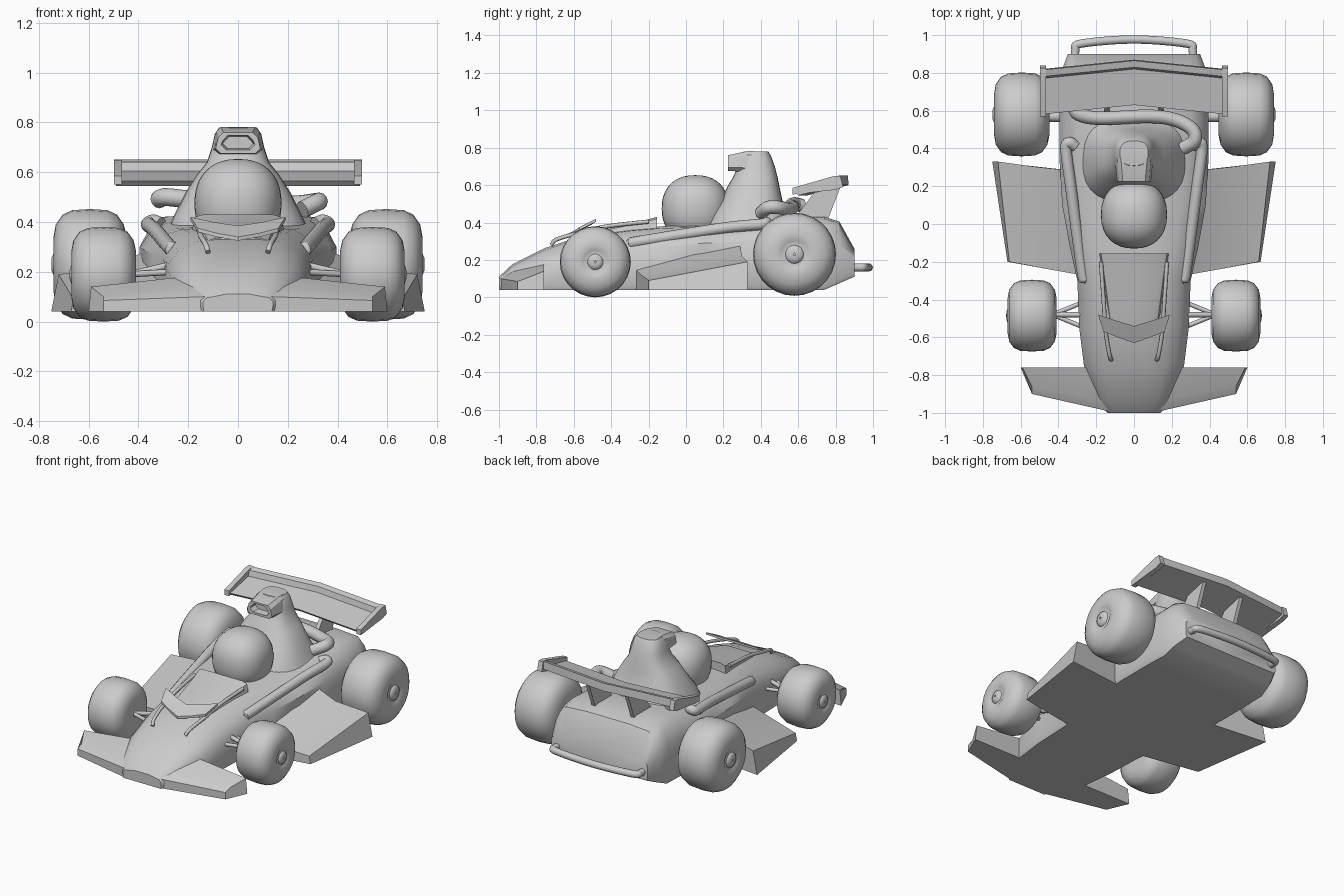
import bpy, bmesh, math
from mathutils import Vector

if "Cube" in bpy.data.objects:
    bpy.data.objects.remove(bpy.data.objects["Cube"])

grey = bpy.data.materials.new("plain grey")
grey.use_nodes = True
grey.diffuse_color = (0.6, 0.6, 0.6, 1)
grey.node_tree.nodes["Principled BSDF"].inputs["Base Color"].default_value = grey.diffuse_color


def finish(name, bm, angle=35):
    bmesh.ops.recalc_face_normals(bm, faces=bm.faces)
    me = bpy.data.meshes.new(name)
    bm.to_mesh(me)
    bm.free()
    ob = bpy.data.objects.new(name, me)
    bpy.context.collection.objects.link(ob)
    me.materials.append(grey)
    bpy.ops.object.select_all(action='DESELECT')
    ob.select_set(True)
    bpy.context.view_layer.objects.active = ob
    bpy.ops.object.shade_smooth_by_angle(angle=math.radians(angle))
    return ob


def loft(name, rings, angle=35, closed=False):
    """Skin closed rings of points and cap both ends."""
    bm = bmesh.new()
    vs = [[bm.verts.new(p) for p in r] for r in rings]
    n = len(vs[0])
    pairs = list(zip(vs, vs[1:])) + ([(vs[-1], vs[0])] if closed else [])
    for a, b in pairs:
        for i in range(n):
            j = (i + 1) % n
            bm.faces.new((a[i], a[j], b[j], b[i]))
    if not closed:
        bm.faces.new(vs[0])
        bm.faces.new(vs[-1])
    return finish(name, bm, angle)


def mirrored(half):
    """Close a half section with its points running from x=0 to x=0."""
    return half + [(-x, y, z) for x, y, z in half[-2:0:-1]]


def smooth_path(pts, steps=6):
    p = [Vector(q) for q in pts]
    p = [2 * p[0] - p[1]] + p + [2 * p[-1] - p[-2]]
    out = []
    for a, b, c, d in zip(p, p[1:], p[2:], p[3:]):
        for s in range(steps):
            t = s / steps
            out.append(0.5 * (2 * b + (c - a) * t + (2 * a - 5 * b + 4 * c - d) * t * t
                              + (3 * b - a - 3 * c + d) * t ** 3))
    return out + [p[-2]]


def tube(name, pts, r, curved=True, sides=12):
    path = smooth_path(pts) if curved else [Vector(q) for q in pts]
    rings = []
    for i, p in enumerate(path):
        d = (path[min(i + 1, len(path) - 1)] - path[max(i - 1, 0)]).normalized()
        u = d.cross(Vector((0, 0, 1))).normalized()
        v = u.cross(d)
        rings.append([p + r * (u * math.cos(a) + v * math.sin(a))
                      for a in (math.tau * k / sides for k in range(sides))])
    return loft(name, rings, 50)


def flip(pts, s):
    return [(s * x, y, z) for x, y, z in pts]


# Main body: rounded wedge. Each station: y, half width, shoulder z, top half width, top z, bottom z
stations = [
    (-1.0, .14, .08, .10, .11, .04), (-.93, .2, .11, .13, .175, .04),
    (-.75, .265, .17, .16, .265, .04), (-.55, .29, .22, .17, .33, .04),
    (-.3, .3, .25, .19, .365, .04), (-.12, .34, .27, .22, .38, .04),
    (.1, .38, .29, .25, .385, .04), (.35, .395, .3, .28, .41, .04),
    (.6, .395, .3, .3, .43, .04), (.74, .39, .3, .31, .43, .04),
    (.82, .38, .28, .3, .405, .075), (.9, .35, .21, .28, .26, .11)]
rings = []
for y, w, zs, wt, zt, zb in stations:
    half = [(0, y, zb), (w * .97, y, zb), (w, y, zb + .02), (w, y, zs),
            (w * .6 + wt * .4, y, zs * .45 + zt * .55), (wt, y, zt - .01),
            (wt * .5, y, zt), (0, y, zt)]
    rings.append(mirrored(half))
loft("body", rings, 40)

# Front wing: low swept slab through the nose
for s, side in ((1, "left"), (-1, "right")):
    root = [(0, -1, .04), (0, -.76, .04), (0, -.76, .2), (0, -.95, .14), (0, -1, .11)]
    mid = [(.14, -.99, .04), (.14, -.76, .04), (.22, -.76, .18), (.16, -.93, .14), (.14, -.99, .1)]
    tip = [(.54, -.9, .04), (.6, -.76, .04), (.59, -.76, .14), (.54, -.86, .1), (.54, -.9, .085)]
    loft(side + "_front_wing", [flip(r, s) for r in (root, mid, tip)], 25)

    # Side pod: wedge rising towards the body and the rear
    front = [(.28, -.27, .04), (.67, -.2, .04), (.66, -.2, .09), (.45, -.24, .12), (.28, -.27, .15)]
    rear = [(.3, .28, .04), (.75, .33, .04), (.72, .33, .19), (.5, .3, .22), (.3, .28, .32)]
    loft(side + "_side_pod", [flip(r, s) for r in (front, rear)], 25)

    # Long pipe along the body side
    tube(side + "_side_pipe", flip([(.31, .41, .39), (.34, .43, .4), (.36, .4, .39), (.335, .2, .37),
         (.275, -.24, .3), (.26, -.29, .29), (.23, -.28, .28)], s), .03)

    # Thin rods beside the screen
    tube(side + "_screen_rod", flip([(.12, -.72, .28), (.13, -.69, .31), (.15, -.57, .345),
         (.16, -.42, .38), (.175, -.2, .405)], s), .011, sides=8)

    # Front suspension arms and rear axle
    for y in (-.41, -.55):
        tube(side + "_suspension_arm", flip([(.43, -.48, .19), (.26, y, .2)], s), .012, False, 8)
    tube(side + "_suspension_link", flip([(.43, -.48, .19), (.26, -.48, .23)], s), .014, False, 8)
    tube(side + "_rear_axle", flip([(.5, .57, .23), (.3, .57, .23)], s), .03, False)


# Wheels: lathed tyres with a dished face and domed hub
def wheel(name, x, y, z, half, r, s):
    prof = [(-1, .1), (-1, .5), (-.93, .72), (-.74, .9), (-.48, .98), (0, 1), (.48, .98),
            (.74, .9), (.93, .72), (.99, .5), (.97, .34), (.93, .3), (.94, .22),
            (.99, .2), (1.04, .12), (1.05, .03)]
    n = 28
    rings = []
    for k in range(n):
        a = math.tau * k / n
        rings.append([(s * (x + half * px), y + r * pr * math.cos(a), z + r * pr * math.sin(a))
                      for px, pr in prof])
    loft(name, rings, 40, closed=True)


for s, side in ((1, "left"), (-1, "right")):
    wheel(side + "_front_wheel", .54, -.485, .19, .13, .19, s)
    wheel(side + "_rear_wheel", .595, .58, .23, .147, .222, s)


# Engine cover: flared pyramid; levels are z, half width, front y, rear y
def oval(z, w, y0, y1, n=28, power=.75):
    pts = []
    for k in range(n):
        a = math.tau * k / n
        c, d = math.cos(a), math.sin(a)
        pts.append((w * math.copysign(abs(c) ** power, c),
                    (y0 + y1) / 2 + (y1 - y0) / 2 * math.copysign(abs(d) ** power, d), z))
    return pts


levels = [(.36, .29, .1, .62), (.44, .25, .13, .55), (.52, .21, .19, .515), (.59, .165, .22, .5),
          (.64, .125, .25, .49), (.7, .105, .28, .475), (.755, .093, .29, .455), (.78, .075, .31, .44)]
loft("engine_cover", [oval(*l) for l in levels], 45)

# Air intake: forward snout with a recessed mouth
def mouth(y, w, z0, z1):
    c = .02
    half = [(0, y, z0), (w - c, y, z0), (w, y, z0 + c), (w * .88, y, z1 - c),
            (w * .88 - c, y, z1), (0, y, z1)]
    return mirrored(half)


loft("air_intake", [mouth(.4, .1, .66, .78), mouth(.33, .1, .672, .782), mouth(.225, .09, .675, .76),
                    mouth(.225, .068, .69, .748), mouth(.27, .062, .695, .743)], 30)

# Helmet: full rounded dome
bm = bmesh.new()
bmesh.ops.create_uvsphere(bm, u_segments=32, v_segments=20, radius=1)
for v in bm.verts:
    x, y, z = (math.copysign(abs(c) ** .88, c) for c in v.co)
    v.co = (x * .175, .05 + y * .18, .475 + z * .178)
finish("helmet", bm, 60)

# Cockpit screen: raised wedge ahead of the helmet
rings = []
for y, w, z in ((-.55, .12, .335), (-.4, .14, .375), (-.25, .16, .405), (-.155, .175, .43)):
    rings.append(mirrored([(0, y, .3), (w + .02, y, .3), (w, y, z - .01), (w * .8, y, z), (0, y, z)]))
loft("cockpit_screen", rings, 30)

# Small swept deflector over the nose
rings = [[(x, y, z), (x * .85, y - .09, z - .045), (x * .85, y - .09, z - .06), (x, y, z - .015)]
         for x, y, z in ((-.19, -.48, .42), (-.1, -.51, .4), (0, -.54, .385), (.1, -.51, .4), (.19, -.48, .42))]
loft("nose_deflector", rings, 25)

# Rear wing: swept channel with a raised rear lip
def wing_section(x):
    y = .63 - .05 * abs(x) / .49
    section = ((0, 0), (.19, .04), (.2, .075), (.235, .085), (.24, .035), (.02, -.02))
    return [(x, y + a, .565 + b) for a, b in section]


loft("rear_wing", [wing_section(x) for x in (-.49, -.25, 0, .25, .49)], 20)
for s, side in ((1, "left"), (-1, "right")):
    plate = [(.57, .55), (.57, .585), (.79, .648), (.825, .65), (.84, .59), (.8, .575)]
    loft(side + "_wing_end_plate", [[(s * x, y, z) for y, z in plate] for x in (.465, .498)], 20)
    strut = [(.58, .42), (.76, .42), (.83, .6), (.7, .58)]
    loft(side + "_wing_strut", [[(s * x, y, z) for y, z in strut] for x in (.13, .155)], 20)

# Exhaust crossing behind the engine cover, and rear bumper bar
tube("exhaust_pipe", [(-.32, .62, .49), (-.29, .58, .5), (-.18, .56, .49), (.08, .57, .48), (.22, .55, .47),
     (.31, .5, .48), (.32, .44, .48), (.26, .4, .45)], .036)
tube("rear_bumper", [(-.31, .86, .16), (-.31, .92, .16), (-.28, .955, .16), (0, .977, .16),
     (.28, .955, .16), (.31, .92, .16), (.31, .86, .16)], .022)
